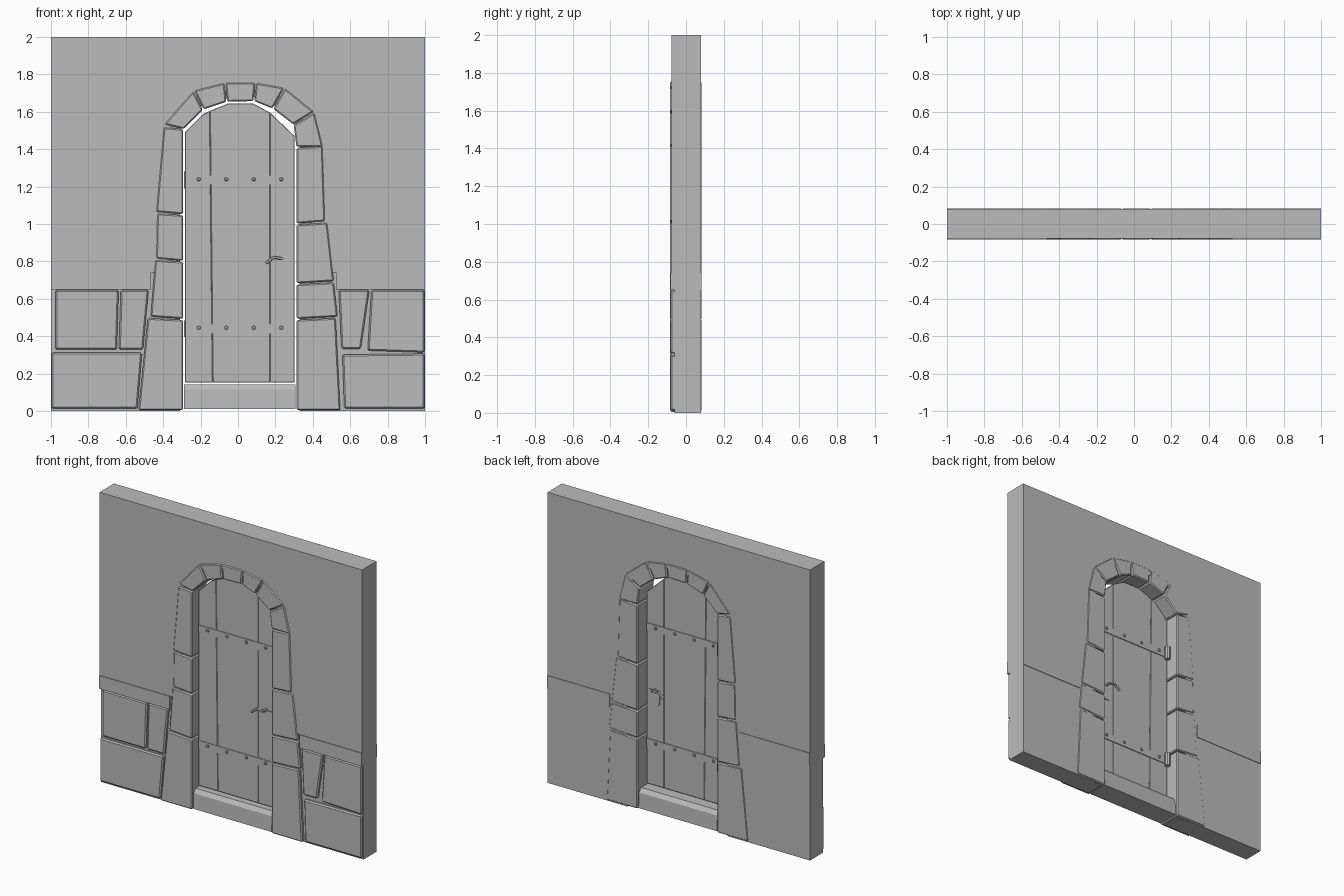
import bpy, bmesh
from mathutils import Vector

if "Cube" in bpy.data.objects:
    bpy.data.objects.remove(bpy.data.objects["Cube"])

grey = bpy.data.materials.new("stone_grey")
grey.use_nodes = True
grey.diffuse_color = (0.5, 0.5, 0.5, 1)
grey.node_tree.nodes["Principled BSDF"].inputs["Base Color"].default_value = (0.5, 0.5, 0.5, 1)


def finish(bm, name, bevel=0):
    bmesh.ops.recalc_face_normals(bm, faces=bm.faces)
    mesh = bpy.data.meshes.new(name)
    bm.to_mesh(mesh)
    bm.free()
    mesh.materials.append(grey)
    obj = bpy.data.objects.new(name, mesh)
    bpy.context.collection.objects.link(obj)
    if bevel:
        mod = obj.modifiers.new("worn_edges", "BEVEL")
        mod.width, mod.segments = bevel, 1
    return obj


def slab(name, outline, y0, y1, bevel=0):
    """Extrude an x-z outline from y0 to y1."""
    bm = bmesh.new()
    face = bm.faces.new([bm.verts.new((x, y0, z)) for x, z in outline])
    ext = bmesh.ops.extrude_face_region(bm, geom=[face])
    for v in ext["geom"]:
        if isinstance(v, bmesh.types.BMVert):
            v.co.y = y1
    return finish(bm, name, bevel)


def rect(x0, x1, z0, z1):
    return [(x0, z0), (x1, z0), (x1, z1), (x0, z1)]


def shrink(outline, gap):
    """Pull corners towards the middle to leave a joint."""
    n = len(outline)
    mid = sum((Vector(p) for p in outline), Vector((0, 0))) / n
    return [tuple(Vector(p) - Vector([(d > 0) - (d < 0) for d in Vector(p) - mid]) * gap)
            for p in outline]


def rod(name, a, b, radius, sides=8):
    a, b = Vector(a), Vector(b)
    bm = bmesh.new()
    bmesh.ops.create_cone(bm, cap_ends=True, segments=sides, radius1=radius,
                          radius2=radius, depth=(b - a).length)
    turn = (b - a).to_track_quat("Z", "Y")
    for v in bm.verts:
        v.co = turn @ v.co + (a + b) / 2
    return finish(bm, name)


# Wall core and plaster facing, both open around the doorway
def arch_wall(name, base, side, top, y0, y1):
    left, right = -0.3 - side, 0.32 + side
    hole = [(left, base), (left, 1.5), (-0.19 - side, 1.62 + top), (-0.06, 1.66 + top),
            (0.08, 1.67 + top), (0.19 + side, 1.62 + top), (right, 1.5), (right, base)]
    slab(name, [(-1, base)] + hole + [(1, base), (1, 2), (-1, 2)], y0, y1)


arch_wall("wall_core", 0, 0.01, 0.01, -0.062, 0.06)
arch_wall("front_plaster", 0.74, 0.07, 0.05, -0.078, -0.05)
arch_wall("back_plaster", 0, 0.07, 0.05, 0.05, 0.079)

# Jamb stones: bottom and top height, outer x at bottom and top
jambs = {-1: [(0, 0.49, 0.535, 0.485), (0.49, 0.8, 0.47, 0.445),
              (0.8, 1.05, 0.44, 0.435), (1.05, 1.51, 0.44, 0.4)],
         1: [(0, 0.49, 0.55, 0.525), (0.49, 0.68, 0.535, 0.515),
             (0.68, 1.0, 0.515, 0.48), (1.0, 1.41, 0.468, 0.455)]}
for side, rows in jambs.items():
    inner = -0.29 if side < 0 else 0.31
    for i, (z0, z1, o0, o1) in enumerate(rows):
        tilt = 0.012 if z0 > 0 else 0
        outline = [(inner, z0), (side * o0, z0 + tilt), (side * o1, z1 + 0.01), (inner, z1)]
        outline = [(x, max(z, 0.005)) for x, z in shrink(outline, 0.003)]
        slab(f"{'right' if side < 0 else 'left'}_jamb_stone_{i}", outline, -0.084, 0.083, 0.007)

# Arch stones, each spanning two joints given as inner and outer points
joints = [((-0.29, 1.505), (-0.4, 1.53)), ((-0.185, 1.61), (-0.237, 1.715)),
          ((-0.06, 1.652), (-0.07, 1.757)), ((0.085, 1.655), (0.095, 1.757)),
          ((0.185, 1.615), (0.25, 1.73)), ((0.295, 1.53), (0.41, 1.6)),
          ((0.31, 1.41), (0.457, 1.41))]
for i, ((a, b), (c, d)) in enumerate(zip(joints, joints[1:])):
    mid = sum((Vector(p) for p in (a, b, c, d)), Vector((0, 0))) / 4
    outline = [tuple(mid + (Vector(p) - mid) * 0.96) for p in (a, b, d, c)]
    slab(f"arch_stone_{i}", outline, -0.084, 0.083, 0.007)

# Ledge bands and facing stones either side of the door
for x0, x1, label in ((-1, -0.465, "right"), (0.525, 1, "left")):
    slab(label + "_front_band", rect(x0, x1, 0.65, 0.74), -0.083, -0.05)
    slab(label + "_back_band", rect(x0, x1, 0.65, 0.74), 0.05, 0.083)
facing = [[(-0.98, 0.325), (-0.645, 0.325), (-0.635, 0.65), (-0.98, 0.65)],
          [(-0.64, 0.325), (-0.505, 0.325), (-0.475, 0.65), (-0.63, 0.65)],
          [(-1, 0.01), (-0.535, 0.01), (-0.51, 0.315), (-1, 0.315)],
          [(0.55, 0.33), (0.66, 0.33), (0.705, 0.65), (0.535, 0.65)],
          [(0.69, 0.32), (1, 0.31), (1, 0.65), (0.71, 0.65)],
          [(0.565, 0.01), (1, 0.01), (1, 0.31), (0.555, 0.305)]]
for i, outline in enumerate(facing):
    slab(f"facing_stone_{i}", shrink(outline, 0.003), -0.082, -0.05, 0.008)

# Worn doorstep with sloped front and back edges
bm = bmesh.new()
step = [(-0.075, 0.01), (-0.07, 0.115), (-0.05, 0.142), (0.05, 0.142), (0.07, 0.115), (0.075, 0.01)]
ends = [[bm.verts.new((x, y, z)) for y, z in step] for x in (-0.288, 0.308)]
for loop in ends:
    bm.faces.new(loop)
for i in range(len(step)):
    j = (i + 1) % len(step)
    bm.faces.new([ends[0][i], ends[0][j], ends[1][j], ends[1][i]])
finish(bm, "doorstep")

# Door planks with an arched top
FRONT, BACK = -0.025, -0.005
planks = [[(-0.284, 0.152), (-0.135, 0.152), (-0.15, 1.605), (-0.19, 1.585), (-0.284, 1.49)],
          [(-0.135, 0.152), (0.172, 0.152), (0.172, 1.595), (0.08, 1.645), (-0.05, 1.645), (-0.15, 1.605)],
          [(0.172, 0.152), (0.303, 0.152), (0.303, 1.47), (0.172, 1.595)]]
for i, outline in enumerate(planks):
    slab(f"door_plank_{i}", outline, FRONT, BACK, 0.003)

# Iron straps with square studs on both faces, and hinge barrels behind
for label, z in (("upper", 1.235), ("lower", 0.44)):
    slab(label + "_strap", rect(-0.28, 0.3, z - 0.025, z + 0.025), FRONT - 0.004, BACK + 0.006)
    for i in range(4):
        x = -0.21 + i * 0.147
        slab(f"{label}_stud_{i}", rect(x - 0.009, x + 0.009, z - 0.004, z + 0.014),
             FRONT - 0.011, BACK + 0.013, 0.003)
    rod(label + "_hinge_barrel", (-0.27, 0.015, z - 0.045), (-0.27, 0.015, z + 0.045), 0.018)

# Lock plate and bent lever on each face
slab("lock_plate", [(0.2, 0.72), (0.21, 0.71), (0.28, 0.71), (0.28, 0.81), (0.2, 0.81)],
     FRONT - 0.006, BACK + 0.006)
for label, y, out in (("front", FRONT, -1), ("back", BACK, 1)):
    grip = y + out * 0.038
    path = [(0.235, y, 0.815), (0.235, grip, 0.815), (0.19, grip, 0.822), (0.148, grip, 0.79)]
    for i, (a, b) in enumerate(zip(path, path[1:])):
        rod(f"{label}_lever_{i}", a, b, 0.009, 6)
